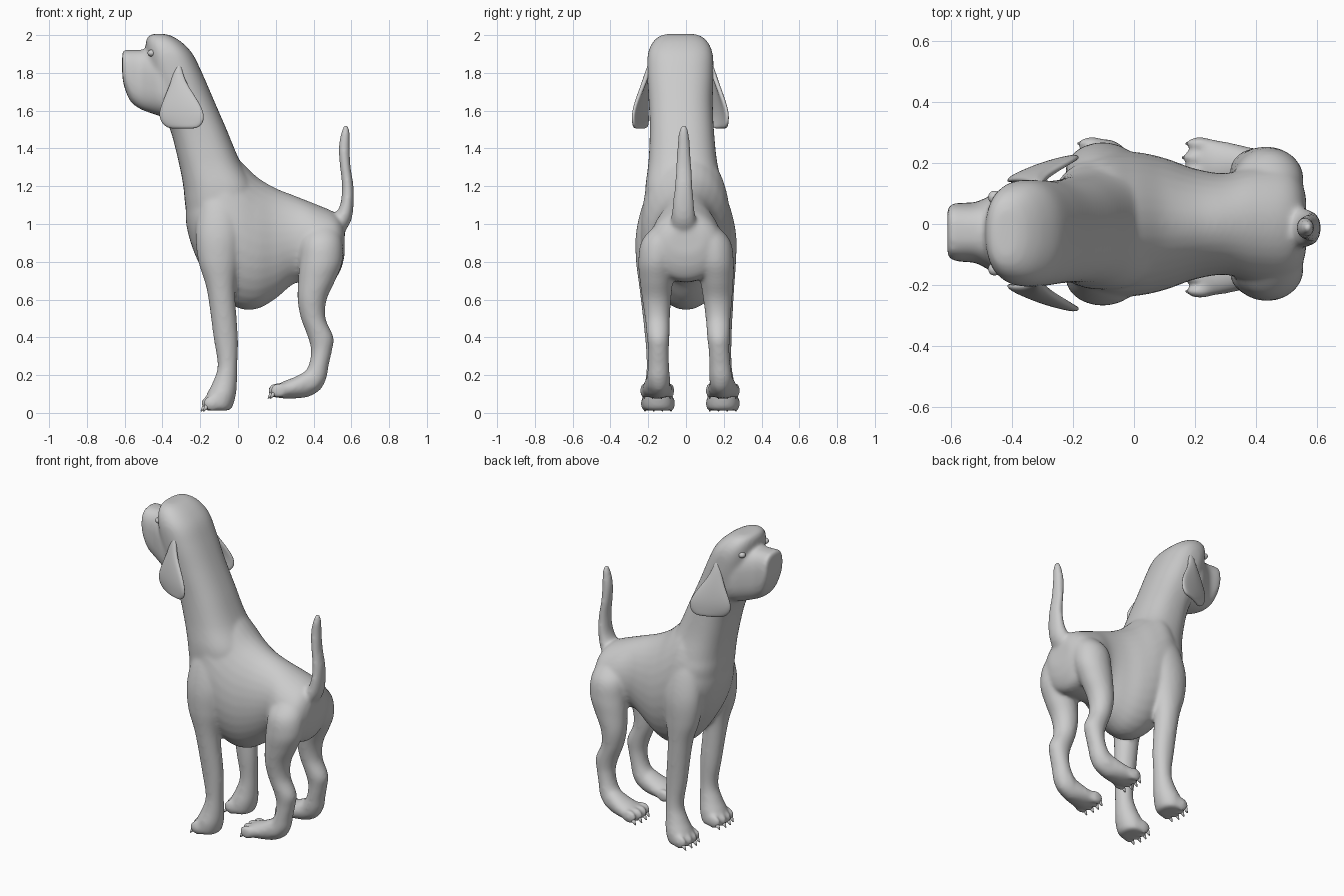
import bpy, bmesh, math
from mathutils import Matrix

body = bmesh.new()   # all skin volumes, fused later by a voxel remesh


def interp(rows, steps=6):
    # smooth Catmull-Rom interpolation through the section rows
    out = []
    for i in range(len(rows) - 1):
        p0, p1 = rows[max(i - 1, 0)], rows[i]
        p2, p3 = rows[i + 1], rows[min(i + 2, len(rows) - 1)]
        for s in range(steps):
            t = s / steps
            out.append([0.5 * (2 * b + (c - a) * t + (2 * a - 5 * b + 4 * c - d) * t * t
                               + (3 * b - a - 3 * c + d) * t ** 3)
                        for a, b, c, d in zip(p0, p1, p2, p3)])
    return out + [list(rows[-1])]


def loft(axis, rows, side=1, power=2.0, shift=None, n=32):
    # rows: position on axis, low, high (other axis of the side view), centre y, half width
    rings = []
    for t, lo, hi, cy, hy in interp(rows):
        ring = []
        for k in range(n):
            a = 2 * math.pi * k / n
            c, s = math.cos(a), math.sin(a)
            u = (lo + hi) / 2 + (hi - lo) / 2 * math.copysign(abs(c) ** (2 / power), c)
            y = side * cy + hy * math.copysign(abs(s) ** (2 / power), s)
            p = (u, y, t) if axis == 'z' else (t, y, u)
            if shift:
                p = (p[0], p[1] + shift(p[2]), p[2])
            ring.append(body.verts.new(p))
        rings.append(ring)
    for r0, r1 in zip(rings, rings[1:]):
        for k in range(n):
            body.faces.new((r0[k], r0[(k + 1) % n], r1[(k + 1) % n], r1[k]))
    body.faces.new(rings[0][::-1])
    body.faces.new(rings[-1])


def ball(bm, pos, size):
    m = Matrix.Translation(pos) @ Matrix.Diagonal((*size, 1))
    bmesh.ops.create_uvsphere(bm, u_segments=20, v_segments=12, radius=1, matrix=m)


def finish(bm, name):
    bmesh.ops.recalc_face_normals(bm, faces=bm.faces)
    me = bpy.data.meshes.new(name)
    bm.to_mesh(me)
    bm.free()
    for p in me.polygons:
        p.use_smooth = True
    ob = bpy.data.objects.new(name, me)
    bpy.context.collection.objects.link(ob)
    return ob


# Torso, rump to chest
loft('x', [(-.275, 1.0, 1.15, 0, .06), (-.25, .9, 1.22, 0, .13), (-.2, .78, 1.3, 0, .19),
           (-.1, .63, 1.42, 0, .23), (0, .555, 1.345, 0, .237), (.1, .55, 1.25, 0, .217),
           (.2, .605, 1.19, 0, .182), (.3, .685, 1.15, 0, .167), (.4, .69, 1.11, 0, .19),
           (.5, .7, 1.068, 0, .19), (.545, .76, 1.03, 0, .15), (.565, .84, .98, 0, .09)])

# Neck and skull
loft('z', [(.75, -.17, .1, 0, .14), (.9, -.25, .1, 0, .2), (1.1, -.28, .1, 0, .215),
           (1.2, -.29, .09, -.01, .205), (1.33, -.315, .012, -.017, .182),
           (1.5, -.36, -.06, -.022, .17), (1.65, -.43, -.125, -.028, .17),
           (1.8, -.47, -.19, -.03, .176), (1.9, -.485, -.24, -.03, .172),
           (1.96, -.488, -.295, -.03, .148), (1.995, -.475, -.35, -.03, .11),
           (2.006, -.445, -.39, -.03, .07)], power=2.4)

# Muzzle and jowls
loft('x', [(-.613, 1.79, 1.9, -.026, .07), (-.603, 1.73, 1.922, -.026, .09),
           (-.57, 1.65, 1.922, -.027, .097), (-.52, 1.61, 1.922, -.028, .1),
           (-.47, 1.59, 1.92, -.03, .125), (-.41, 1.57, 1.91, -.03, .155),
           (-.33, 1.55, 1.85, -.03, .155)], power=2.7)

# Tail
loft('z', [(.95, .46, .56, -.01, .07), (1.02, .495, .6, -.013, .066), (1.1, .54, .612, -.014, .058),
           (1.2, .55, .612, -.012, .048), (1.3, .54, .597, -.012, .042), (1.4, .532, .592, -.012, .035),
           (1.48, .545, .592, -.012, .028), (1.525, .56, .584, -.012, .014)])

FRONT_LEG = [(1.22, -.17, -.06, .13, .04), (1.1, -.205, .0, .155, .075), (.95, -.225, .02, .175, .09),
             (.8, -.21, .005, .18, .085), (.65, -.165, -.015, .185, .07), (.4, -.13, .0, .185, .057),
             (.25, -.108, -.003, .19, .053), (.16, -.135, -.005, .193, .065),
             (.09, -.168, -.012, .195, .082), (.03, -.165, -.03, .195, .08), (.012, -.14, -.05, .195, .062)]
HIND_LEG = [(1.03, .39, .5, .07, .05), (.92, .335, .55, .13, .1), (.8, .325, .553, .153, .1),
            (.7, .318, .515, .163, .088), (.6, .315, .47, .168, .077), (.5, .333, .464, .17, .066),
            (.4, .37, .506, .172, .06), (.33, .386, .498, .175, .055),
            (.25, .373, .48, .18, .057), (.18, .33, .467, .185, .062), (.13, .31, .43, .19, .062)]
HIND_FOOT = [(.2, .085, .14, .198, .08), (.24, .076, .167, .197, .083), (.3, .076, .19, .194, .077),
             (.37, .084, .228, .19, .064), (.43, .116, .264, .185, .052), (.46, .16, .23, .185, .03)]

claws = bmesh.new()
for side in (1, -1):
    # the legs on one side stand slightly closer in towards the feet
    def shift(z, s=side):
        return 0 if s > 0 else .05 * max(0, 1 - z / .8)
    loft('z', FRONT_LEG, side, shift=shift)
    loft('z', HIND_LEG, side, shift=shift)
    loft('x', HIND_FOOT, side, shift=shift)
    # Toes and claws
    for x, z in ((-.15, .05), (.205, .118)):
        for k in (-1.5, -.5, .5, 1.5):
            y = side * .195 + shift(z) + k * .046
            fx = x + (.012 if abs(k) > 1 else 0)
            ball(body, (fx, y, z), (.048, .022, .042))
            m = (Matrix.Translation((fx - .036, y, z - .028))
                 @ Matrix.Rotation(math.radians(-145), 4, 'Y'))
            bmesh.ops.create_cone(claws, cap_ends=True, segments=10, radius1=.014,
                                  radius2=.003, depth=.034, matrix=m)

dog = finish(body, "body")
rm = dog.modifiers.new("fuse", 'REMESH')
rm.mode = 'VOXEL'
rm.voxel_size = .0095
rm.use_smooth_shade = True
sm = dog.modifiers.new("blend", 'SMOOTH')
sm.factor = .5
sm.iterations = 16
finish(claws, "claws")

# Hanging ears: z, front x, back x, front and back distance from the head centre plane
EAR = [(1.85, -.325, -.305, .15, .15), (1.76, -.35, -.285, .168, .185), (1.67, -.39, -.22, .175, .225),
       (1.59, -.425, -.175, .17, .252), (1.535, -.41, -.18, .168, .25), (1.505, -.365, -.215, .175, .24)]
for side, name in ((-1, "right_ear"), (1, "left_ear")):
    bm = bmesh.new()
    grid = []
    for z, xf, xb, df, db in EAR:
        row = []
        for k in range(5):
            t = k / 4
            d = df + (db - df) * t + .012 * math.sin(math.pi * t)
            row.append(bm.verts.new((xf + (xb - xf) * t, -.03 + side * d, z)))
        grid.append(row)
    for a, b in zip(grid, grid[1:]):
        for k in range(4):
            bm.faces.new((a[k], a[k + 1], b[k + 1], b[k]))
    ear = finish(bm, name)
    so = ear.modifiers.new("thickness", 'SOLIDIFY')
    so.thickness = .024
    so.offset = 0
    sub = ear.modifiers.new("round", 'SUBSURF')
    sub.levels = sub.render_levels = 2

# Eyes and nostrils
eyes = bmesh.new()
nose = bmesh.new()
for side in (1, -1):
    ball(eyes, (-.458, -.03 + side * .118, 1.905), (.021, .021, .018))
    ball(nose, (-.598, -.026 + side * .035, 1.865), (.012, .016, .016))
finish(eyes, "eyes")
finish(nose, "nostrils")
